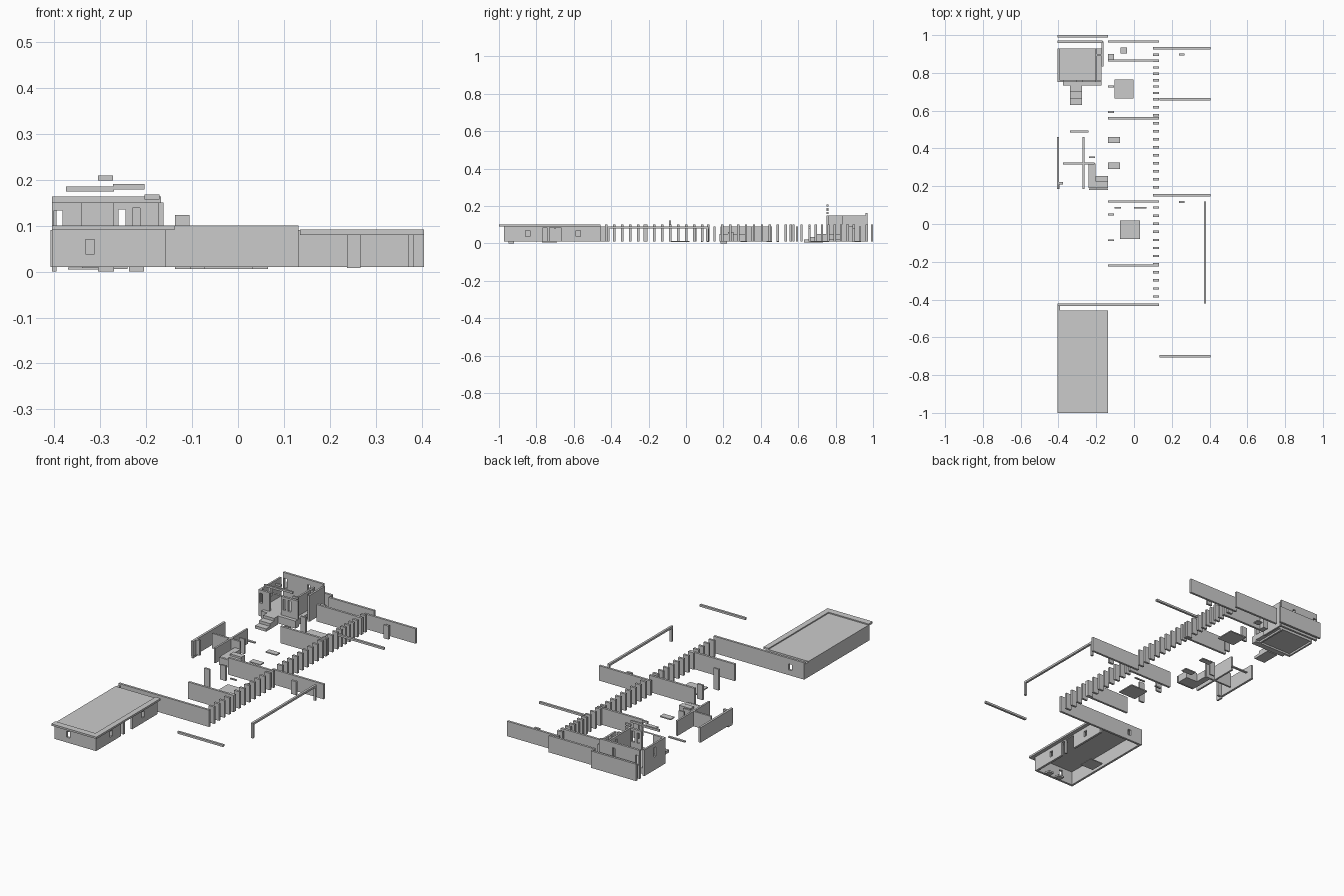
import bpy, bmesh


def boxes(name, parts):
    """One object made of boxes given as (x0, x1, y0, y1, z0, z1)."""
    bm = bmesh.new()
    for x0, x1, y0, y1, z0, z1 in parts:
        vs = bmesh.ops.create_cube(bm, size=1)["verts"]
        for v in vs:
            v.co = ((x0 + x1) / 2 + v.co.x * (x1 - x0),
                    (y0 + y1) / 2 + v.co.y * (y1 - y0),
                    (z0 + z1) / 2 + v.co.z * (z1 - z0))
    me = bpy.data.meshes.new(name)
    bm.to_mesh(me)
    bm.free()
    ob = bpy.data.objects.new(name, me)
    bpy.context.collection.objects.link(ob)
    return ob


def wall(name, axis, pos, a, b, z0=0.01, z1=0.1, holes=(), t=0.012):
    """Wall running along axis from a to b; holes are (start, end, bottom, top)."""
    parts, cur = [], a
    for h0, h1, hb, ht in holes:
        parts += [(cur, h0, z0, z1)]
        if hb > z0:
            parts += [(h0, h1, z0, hb)]
        if ht < z1:
            parts += [(h0, h1, ht, z1)]
        cur = h1
    parts += [(cur, b, z0, z1)]
    lo, hi = pos - t / 2, pos + t / 2
    if axis == 'x':
        return boxes(name, [(p, q, lo, hi, r, s) for p, q, r, s in parts])
    return boxes(name, [(lo, hi, p, q, r, s) for p, q, r, s in parts])


# Front building: walls, roof and raised eaves
win = (0.038, 0.07)
wall("front_house_front_wall", 'x', -0.968, -0.405, -0.158, 0.01, 0.09,
     [(-0.332, -0.312, *win)])
wall("front_house_left_wall", 'y', -0.399, -0.97, -0.43, 0.01, 0.09)
wall("front_house_right_wall", 'y', -0.164, -0.965, -0.457, 0.01, 0.09,
     [(-0.857, -0.835, *win), (-0.765, -0.742, 0.01, 0.085),
      (-0.73, -0.668, 0.01, 0.085), (-0.587, -0.565, *win)])
boxes("front_house_roof", [(-0.405, -0.165, -0.97, -0.457, 0.085, 0.094)])
boxes("front_house_eaves", [(-0.405, -0.138, -1, -0.965, 0.09, 0.1),
                            (-0.168, -0.138, -0.965, -0.457, 0.09, 0.1)])
boxes("front_house_mats", [(-0.37, -0.29, -0.77, -0.69, 0.004, 0.009),
                           (-0.305, -0.27, -0.95, -0.92, 0, 0.01),
                           (-0.237, -0.205, -0.95, -0.92, 0, 0.01)])

# Cross walls left of the colonnade
wall("cross_wall_long", 'x', -0.427, -0.405, 0.132, holes=[(-0.332, -0.312, *win)])
for i, y in enumerate((-0.22, 0.119, 0.56, 0.865, 0.966)):
    wall(f"cross_wall_{i}", 'x', y, -0.137, 0.132)

# Walls, beams and blocks right of the colonnade
for i, (y, x0) in enumerate(((0.152, 0.1), (0.93, 0.1))):
    wall(f"side_wall_{i}", 'x', y, x0, 0.405, 0.01, 0.09)
for i, y in enumerate((-0.70, 0.66)):
    wall(f"side_beam_{i}", 'x', y, 0.135, 0.405, 0.08, 0.091)
wall("long_beam", 'y', 0.376, -0.42, 0.12, 0.08, 0.091)
boxes("beam_posts", [(0.37, 0.382, -0.42, -0.408, 0.01, 0.08),
                     (0.37, 0.382, 0.108, 0.12, 0.01, 0.08)])
boxes("side_wall_blocks", [(0.237, 0.267, y - 0.006, y + 0.006, 0.008, 0.08)
                           for y in (0.117, 0.897)])

# Colonnade of thin piers
piers = []
for start, end, n in ((-0.427, 0.13, 13), (0.152, 0.66, 12), (0.66, 0.93, 8)):
    step = (end - start) / n
    piers += [start + step * k for k in range(1, n)]
piers.append(0.66)
boxes("colonnade_piers", [(0.1, 0.132, y - 0.006, y + 0.006, 0.01, 0.1) for y in piers])

# Short wall stubs along the inner edge
boxes("inner_stubs", [(-0.137, -0.105, y - 0.005, y + 0.005, 0.01,
                       0.123 if y == -0.086 else 0.09)
                      for y in (-0.086, 0.05, 0.593, 0.727)])
boxes("inner_corner_stub", [(-0.137, -0.107, 0.87, 0.9, 0.01, 0.09)])

# Flat floor slabs
boxes("floor_slabs", [(x0, x1, y0, y1, 0.006, 0.012) for x0, x1, y0, y1 in (
    (-0.073, 0.032, -0.08, 0.018), (-0.104, -0.002, 0.665, 0.765),
    (-0.137, -0.073, 0.43, 0.46), (-0.137, -0.073, 0.292, 0.325),
    (-0.072, -0.038, 0.903, 0.935), (-0.34, -0.24, 0.484, 0.496),
    (-0.104, -0.068, 0.081, 0.089), (0.0, 0.065, 0.081, 0.089))])

# Middle room with low counters
wall("room_left_wall", 'y', -0.402, 0.185, 0.46, z1=0.09)
wall("room_right_wall", 'y', -0.267, 0.185, 0.46, z1=0.09, t=0.01)
wall("room_cross_wall", 'x', 0.32, -0.375, -0.21, z1=0.09, t=0.01)
wall("room_end_stub_back", 'x', 0.354, -0.238, -0.207, z1=0.09, t=0.008)
wall("room_front_rail", 'x', 0.184, -0.238, -0.137, z1=0.05, t=0.008)
wall("room_left_return", 'x', 0.216, -0.4, -0.375, z1=0.09)
boxes("room_counters", [(-0.24, -0.205, 0.225, 0.32, 0.01, 0.05),
                        (-0.24, -0.137, 0.19, 0.225, 0.01, 0.05),
                        (-0.205, -0.137, 0.225, 0.255, 0.01, 0.06)])

# Back building: floor, walls with openings and steps
boxes("back_house_floor", [(-0.405, -0.172, 0.757, 0.93, 0.02, 0.05)])
wall("back_house_front_wall", 'x', 0.757, -0.405, -0.172, 0.01, 0.15,
     [(-0.4, -0.382, 0.08, 0.133), (-0.34, -0.272, 0.05, 0.149),
      (-0.26, -0.245, 0.08, 0.135), (-0.23, -0.213, 0.08, 0.138)])
wall("back_house_left_wall", 'y', -0.4, 0.763, 0.93, 0.01, 0.15,
     [(0.83, 0.85, 0.08, 0.13)], t=0.01)
wall("back_house_right_wall", 'y', -0.2, 0.763, 0.93, 0.01, 0.15,
     [(0.87, 0.89, 0.1, 0.135)], t=0.01)
wall("back_house_short_wall", 'y', -0.167, 0.835, 0.966, 0.01, 0.15, t=0.01)
wall("back_house_rear_wall", 'x', 0.965, -0.405, -0.168, 0.01, 0.163,
     [(-0.4, -0.382, 0.08, 0.133), (-0.26, -0.245, 0.08, 0.135)])
wall("rear_boundary_wall", 'x', 0.994, -0.405, -0.137, 0.01, 0.1)
boxes("back_house_partition", [(-0.2, -0.172, 0.89, 0.9, 0.05, 0.15)])
boxes("back_house_steps", [(-0.34, -0.275, 0.63 + 0.034 * k, 0.664 + 0.034 * k,
                            0.005, 0.02 + 0.015 * k) for k in range(3)])
boxes("back_house_landing", [(-0.375, -0.172, 0.732, 0.752, 0.01, 0.05)])

# Floating lintels above the back building
boxes("roof_lintels", [(x0, x1, 0.752, 0.762, z, z + 0.011) for x0, x1, z in (
    (-0.374, -0.27, 0.174), (-0.272, -0.204, 0.179),
    (-0.305, -0.272, 0.198), (-0.204, -0.171, 0.157))])
boxes("ground_pads", [(-0.405, -0.395, 0.185, 0.22, 0, 0.01)])
